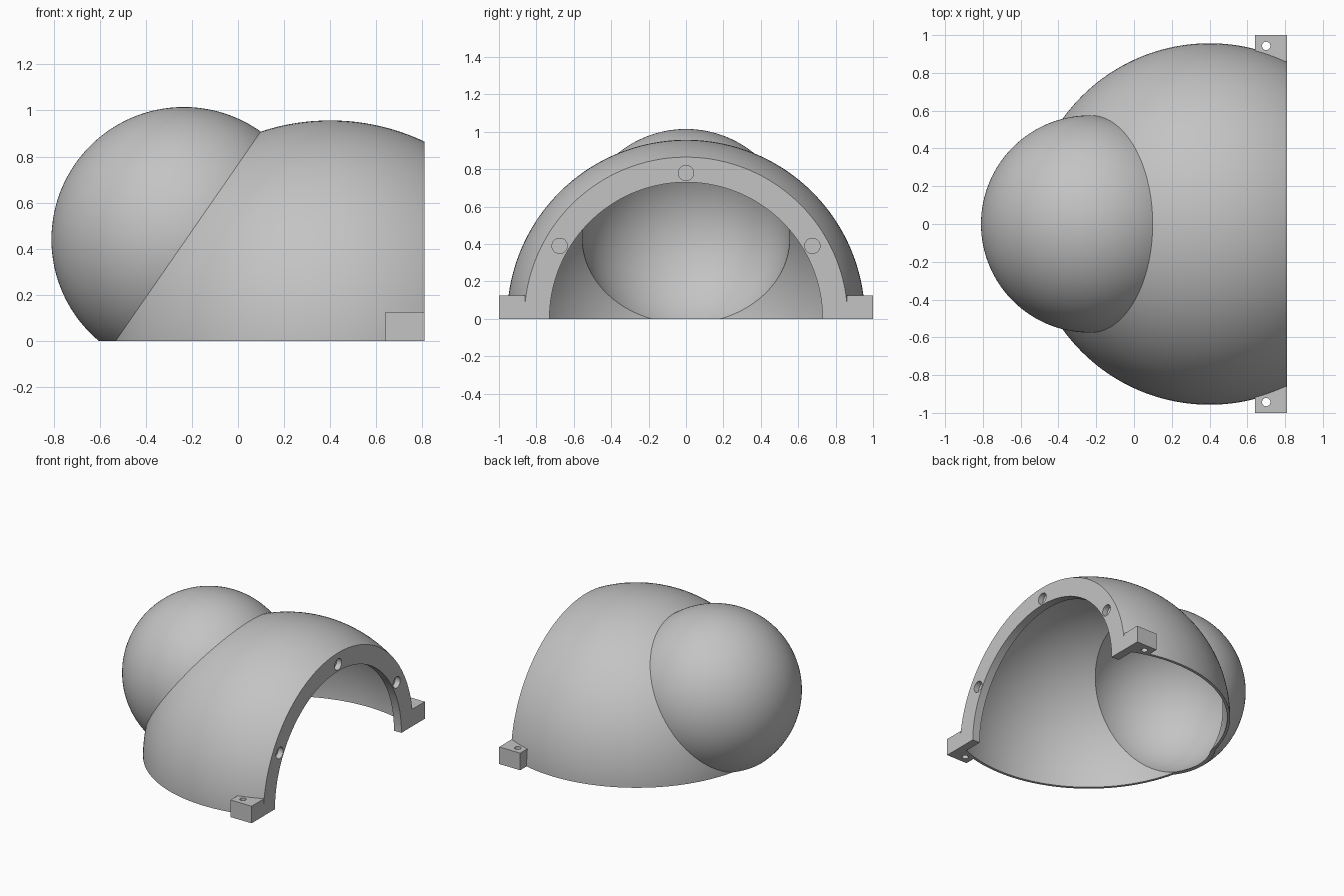
import bpy
import math
from mathutils import Matrix

old = bpy.data.objects.get("Cube")
if old:
    bpy.data.objects.remove(old, do_unlink=True)

SEGMENTS = 160
WALL = 0.02
FACE_X = 0.81          # plane of the open mounting face
RIM_DEPTH = 0.06
BIG = ((0.4, 0, 0), 0.957)
SMALL = ((-0.235, 0, 0.44), 0.575)

grey = bpy.data.materials.new("light grey")
grey.use_nodes = True
colour = (0.55, 0.55, 0.55, 1)
grey.diffuse_color = colour
grey.node_tree.nodes["Principled BSDF"].inputs["Base Color"].default_value = colour


def finish(name):
    obj = bpy.context.object
    obj.name = name
    obj.data.materials.clear()
    obj.data.materials.append(grey)
    return obj


def sphere(name, centre, radius):
    bpy.ops.mesh.primitive_uv_sphere_add(segments=SEGMENTS, ring_count=SEGMENTS // 2,
                                         radius=radius, location=centre)
    obj = finish(name)
    # Poles along x, turned half a segment
    obj.data.transform(Matrix.Rotation(math.pi / 2, 4, 'Y')
                       @ Matrix.Rotation(math.pi / SEGMENTS, 4, 'Z'))
    return obj


def box(name, low, high):
    centre = [(a + b) / 2 for a, b in zip(low, high)]
    bpy.ops.mesh.primitive_cube_add(size=1, location=centre)
    obj = finish(name)
    obj.data.transform(Matrix.Diagonal([b - a for a, b in zip(low, high)] + [1]))
    return obj


def cylinder(name, centre, radius, length, along_x=False, sides=32):
    bpy.ops.mesh.primitive_cylinder_add(vertices=sides, radius=radius,
                                        depth=length, location=centre)
    obj = finish(name)
    if along_x:
        obj.data.transform(Matrix.Rotation(math.pi / 2, 4, 'Y')
                           @ Matrix.Rotation(math.pi / sides, 4, 'Z'))
    return obj


def combine(target, tool, operation):
    """Apply a boolean to the target and discard the tool."""
    tool.hide_render = True
    bpy.context.view_layer.update()
    mod = target.modifiers.new(operation, 'BOOLEAN')
    mod.operation = operation
    mod.solver = 'EXACT'
    mod.object = tool
    bpy.context.view_layer.objects.active = target
    bpy.ops.object.modifier_apply(modifier=mod.name)
    bpy.data.objects.remove(tool, do_unlink=True)


# Outer body: two merged domes with a mounting foot on each side
shell = sphere("domed_housing", *BIG)
combine(shell, sphere("small_dome", *SMALL), 'UNION')
for side in (-1, 1):
    ys = sorted((side * 0.86, side * 1.0))
    combine(shell, box("mounting_foot", (0.64, ys[0], -0.1), (0.9, ys[1], 0.125)), 'UNION')

# Flat base and flat mounting face
combine(shell, box("trim", (-2, -2, 0), (FACE_X, 2, 2)), 'INTERSECT')

# Cavity: thin walls with a thicker rim left at the mounting face
cavity = sphere("cavity", BIG[0], BIG[1] - WALL)
combine(cavity, box("rim_stop", (FACE_X - RIM_DEPTH, -2, -2), (2, 2, 2)), 'DIFFERENCE')
combine(cavity, sphere("small_cavity", SMALL[0], SMALL[1] - WALL), 'UNION')
combine(cavity, cylinder("rim_opening", (0.7, 0, 0), 0.73, 0.5, True, SEGMENTS), 'UNION')
combine(shell, cavity, 'DIFFERENCE')

# Bolt sockets in the rim
for angle in (30, 90, 150):
    a = math.radians(angle)
    spot = (FACE_X, 0.78 * math.cos(a), 0.78 * math.sin(a))
    combine(shell, cylinder("rim_socket", spot, 0.041, 0.08, True), 'DIFFERENCE')

# Screw holes through the feet
for side in (-1, 1):
    combine(shell, cylinder("foot_hole", (0.7, side * 0.943, 0.06), 0.022, 0.4), 'DIFFERENCE')

# Smooth domes with crisp cut edges
bpy.ops.object.select_all(action='DESELECT')
shell.select_set(True)
bpy.context.view_layer.objects.active = shell
bpy.ops.object.shade_smooth_by_angle(angle=math.radians(25))
